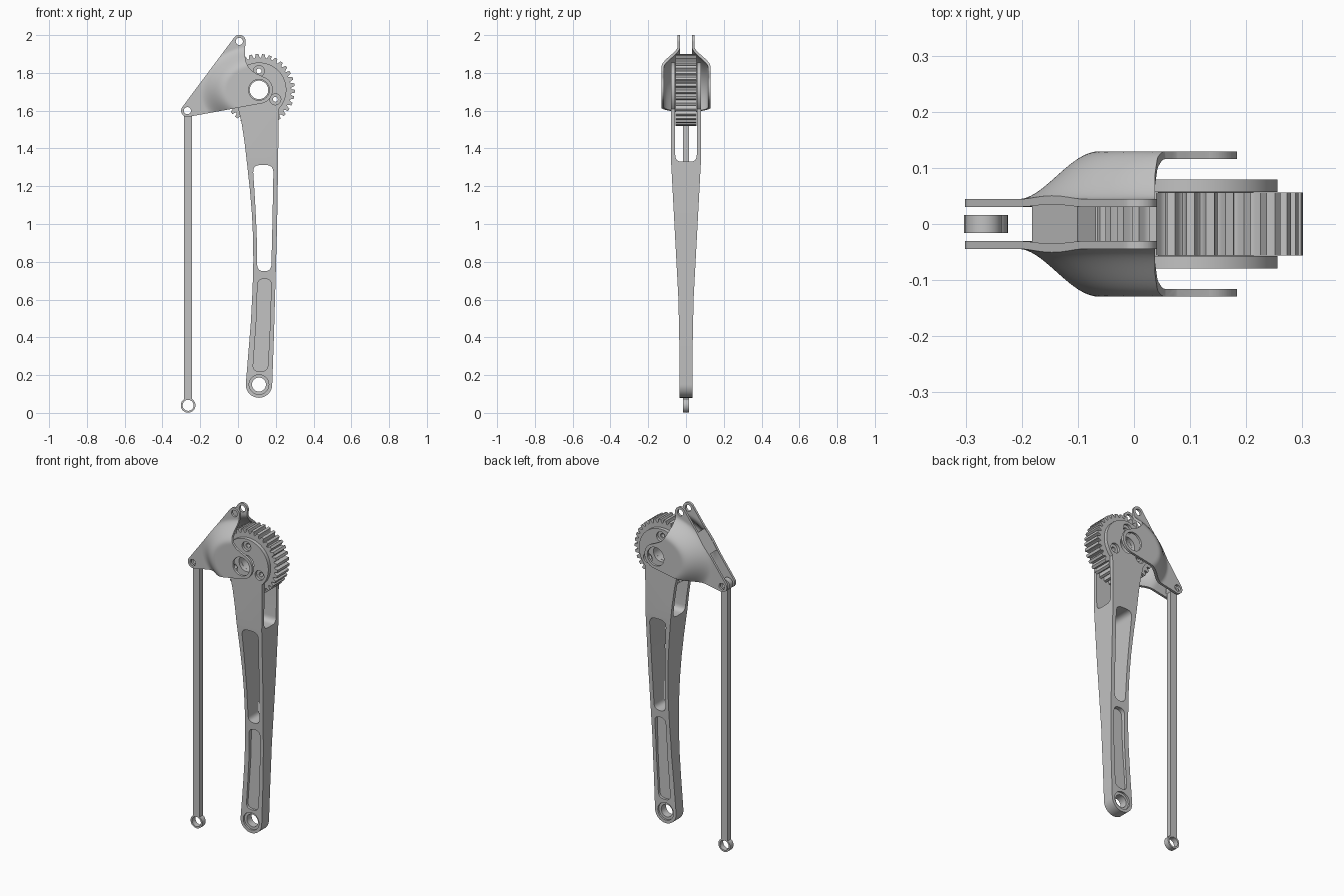
import bpy, bmesh, math
from mathutils import Vector

old = bpy.data.objects.get("Cube")
if old:
    bpy.data.objects.remove(old, do_unlink=True)

steel = bpy.data.materials.new("light_machined_grey")
steel.use_nodes = True
GREY = (0.54, 0.54, 0.54, 1)
steel.diffuse_color = GREY
steel.node_tree.nodes["Principled BSDF"].inputs["Base Color"].default_value = GREY

HUB = (0.111, 1.71)
FOOT = (0.111, 0.15)
ROD_EYE = (-0.268, 1.6)
TOP_EYE = (0.007, 1.967)
ROD_FOOT = (-0.264, 0.04)


# --- helpers ---
def arc(c, r, a0=0, a1=360, n=40):
    full = abs(a1 - a0) == 360
    steps = n if full else n + 1
    angles = [math.radians(a0 + (a1 - a0) * i / n) for i in range(steps)]
    return [(c[0] + r * math.cos(a), c[1] + r * math.sin(a)) for a in angles]


def rounded(pts, r, n=6):
    """Round the corners of a polygon with quadratic curves."""
    out = []
    for i, p in enumerate(pts):
        p = Vector(p)
        a, b = Vector(pts[i - 1]) - p, Vector(pts[(i + 1) % len(pts)]) - p
        k = min(r, a.length * 0.48, b.length * 0.48)
        a, b = p + a.normalized() * k, p + b.normalized() * k
        for j in range(n + 1):
            t = j / n
            q = a * (1 - t) ** 2 + p * 2 * t * (1 - t) + b * t * t
            out.append((q.x, q.y))
    return out


def finish(name, bm):
    bmesh.ops.recalc_face_normals(bm, faces=bm.faces)
    me = bpy.data.meshes.new(name)
    bm.to_mesh(me)
    bm.free()
    me.materials.append(steel)
    ob = bpy.data.objects.new(name, me)
    bpy.context.collection.objects.link(ob)
    return ob


def prism(name, pts, lo, hi, axis="y"):
    """Extrude an (x, z) outline along y, or a (y, z) outline along x."""
    bm = bmesh.new()
    place = (lambda u, v, d: (u, d, v)) if axis == "y" else (lambda u, v, d: (d, u, v))
    face = bm.faces.new([bm.verts.new(place(u, v, lo)) for u, v in pts])
    new = bmesh.ops.extrude_face_region(bm, geom=[face])["geom"]
    shift = Vector(place(0, 0, hi - lo))
    bmesh.ops.translate(bm, vec=shift, verts=[g for g in new if isinstance(g, bmesh.types.BMVert)])
    return finish(name, bm)


def activate(ob):
    bpy.ops.object.select_all(action="DESELECT")
    ob.select_set(True)
    bpy.context.view_layer.objects.active = ob


def combine(ob, tool, op="DIFFERENCE"):
    mod = ob.modifiers.new("cut", "BOOLEAN")
    mod.operation, mod.solver, mod.object = op, "EXACT", tool
    activate(ob)
    bpy.ops.object.modifier_apply(modifier=mod.name)
    bpy.data.objects.remove(tool, do_unlink=True)


def bore(ob, c, r, lo=-0.3, hi=0.3):
    combine(ob, prism("bore_cutter", arc(c, r), lo, hi))


def smooth(ob):
    activate(ob)
    bpy.ops.object.shade_smooth_by_angle(angle=math.radians(32))


# --- arm: front outline intersected with its tapering side outline ---
right_edge = [(0.19, 0.4), (0.2, 0.75), (0.207, 1.0), (0.212, 1.3)]
left_edge = [(0.02, 1.53), (0.035, 1.43), (0.05, 1.3), (0.063, 1.18), (0.074, 1.05), (0.08, 0.92),
             (0.081, 0.8), (0.077, 0.65), (0.068, 0.48), (0.055, 0.32)]
front = arc(FOOT, 0.07, 180, 360, 24) + right_edge + arc(HUB, 0.145, -44, 220, 48) + left_edge
arm = prism("arm", front, -0.2, 0.2)
half = [(0.034, 0), (0.035, 0.35), (0.04, 0.6), (0.079, 1.33), (0.079, 2)]
side = half + [(-y, z) for y, z in reversed(half)]
combine(arm, prism("side_cutter", side, -1, 1, "x"), "INTERSECT")

# fork slot for the gear
slot = rounded([(-0.057, 1.33), (0.057, 1.33), (0.057, 2.1), (-0.057, 2.1)], 0.035)
combine(arm, prism("fork_cutter", slot, -1, 1, "x"))

# through window and shallow pockets
window = rounded([(0.102, 0.75), (0.176, 0.75), (0.182, 1.0), (0.188, 1.312), (0.078, 1.312),
                  (0.09, 1.13), (0.099, 0.95)], 0.04)
combine(arm, prism("window_cutter", window, -0.3, 0.3))
pocket = rounded([(0.078, 0.22), (0.157, 0.22), (0.169, 0.45), (0.177, 0.71), (0.104, 0.71),
                  (0.098, 0.5)], 0.035)
for s in (-1, 1):
    combine(arm, prism("pocket_cutter", pocket, *sorted((s * 0.02, s * 0.2))))
    bore(arm, FOOT, 0.052, *sorted((s * 0.023, s * 0.2)))
bore(arm, FOOT, 0.037)
bore(arm, HUB, 0.049)

# --- gear with flat-topped teeth and scooped gaps ---
TEETH = 34
outline = []
for i in range(TEETH):
    for step in range(7):
        f = step / 6
        r = 0.19 - 0.021 * math.sin(math.pi * f) ** 0.8
        a = math.tau * (i + 0.58 * f) / TEETH
        outline.append((HUB[0] + r * math.cos(a), HUB[1] + r * math.sin(a)))
gear = prism("gear", outline, -0.056, 0.056)
bore(gear, HUB, 0.049)

# bolt holes through the cheeks and gear, with counterbores
for c in arc(HUB, 0.1, 90, 450, 3):
    bore(gear, c, 0.013)
    bore(arm, c, 0.013)
    for s in (-1, 1):
        bore(arm, c, 0.029, *sorted((s * 0.064, s * 0.2)))

# --- rocker: two plates that swell outwards around the hub ---
rocker_outline = (arc(ROD_EYE, 0.033, 143, 280, 20) + arc(HUB, 0.073, -80, 72, 30)
                  + [(0.1, 1.795), (0.075, 1.81), (0.055, 1.832), (0.042, 1.858), (0.037, 1.89), (0.037, 1.93)]
                  + arc(TOP_EYE, 0.034, -12, 143, 20))


def swell(x, z):
    d = math.hypot((x - HUB[0]) * 0.75, z - HUB[1])
    t = min(max((0.237 - d) / 0.107, 0), 1)
    return 0.0375 + 0.085 * t * t * (3 - 2 * t)


def rocker_plate(name, s):
    bm = bmesh.new()
    bmesh.ops.create_grid(bm, x_segments=64, y_segments=64, size=0.27)
    for v in bm.verts:
        x, z = v.co.x - 0.06, v.co.y + 1.783
        v.co = (x, s * swell(x, z), z)
    ob = finish(name, bm)
    mod = ob.modifiers.new("thickness", "SOLIDIFY")
    mod.thickness, mod.offset = 0.014, 0
    activate(ob)
    bpy.ops.object.modifier_apply(modifier=mod.name)
    combine(ob, prism("outline_cutter", rocker_outline, -0.3, 0.3), "INTERSECT")
    bore(ob, HUB, 0.055)
    bore(ob, ROD_EYE, 0.019)
    bore(ob, TOP_EYE, 0.019)
    return ob


plates = [rocker_plate("rocker_plate_front", -1), rocker_plate("rocker_plate_back", 1)]

# bridge joining the plates along the sloping edge
start = Vector(ROD_EYE)
along = (Vector(TOP_EYE) - start).normalized()
out = Vector((-along.y, along.x))
corners = [start + along * t + out * o for t, o in ((0.185, 0.031), (0.32, 0.031), (0.32, -0.01), (0.185, -0.01))]
bridge = prism("rocker_bridge", [tuple(c) for c in corners], -0.036, 0.036)

# --- push rod with an eye at each end ---
rod = prism("push_rod", [(-0.287, 0.06), (-0.243, 0.06), (-0.243, 1.59), (-0.287, 1.59)], -0.016, 0.016)
combine(rod, prism("foot_eye", arc(ROD_FOOT, 0.039), -0.016, 0.016), "UNION")
combine(rod, prism("head_eye", arc(ROD_EYE, 0.032), -0.016, 0.016), "UNION")
bore(rod, ROD_FOOT, 0.029)
bore(rod, ROD_EYE, 0.019)

for ob in [arm, gear, bridge, rod] + plates:
    smooth(ob)
